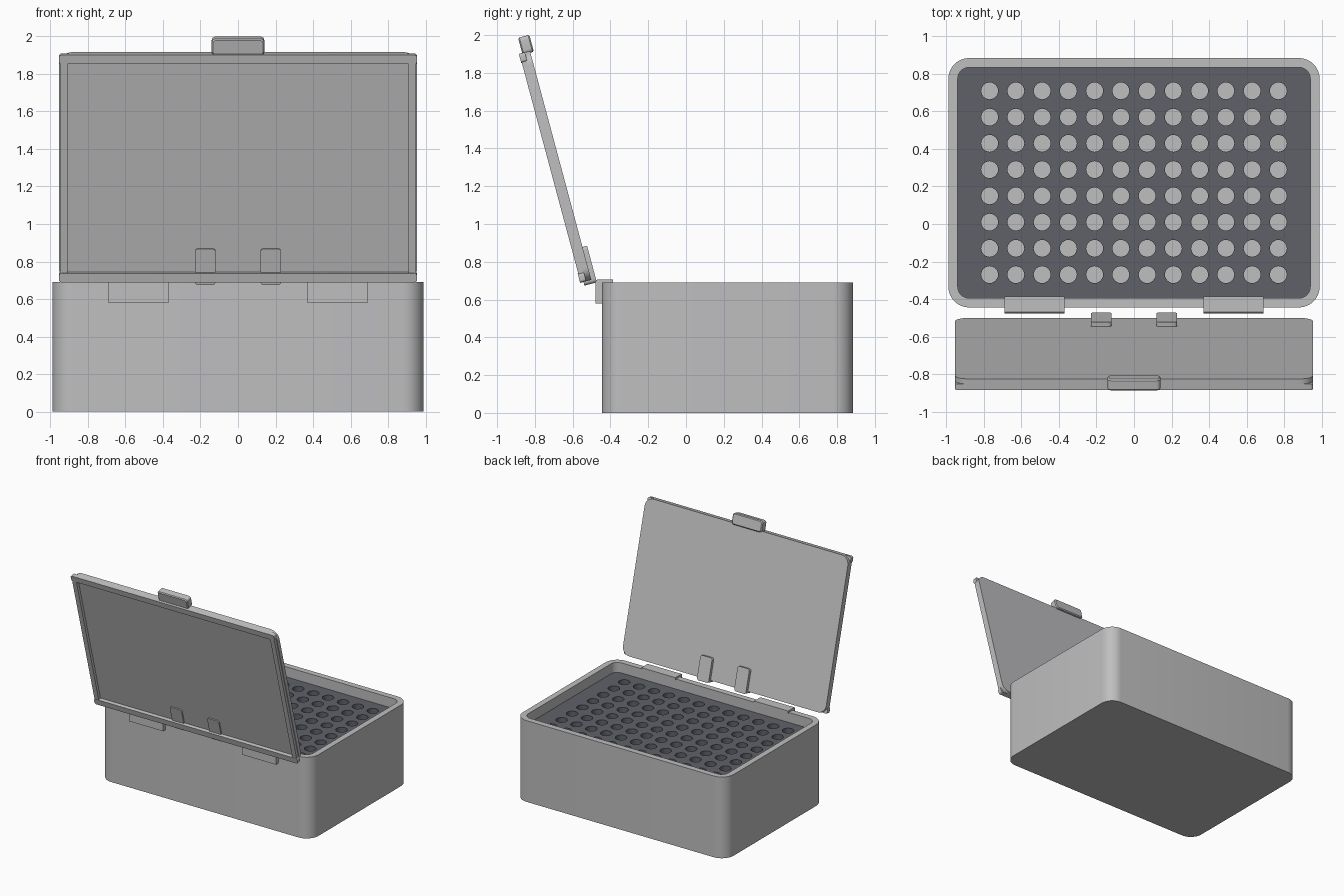
import bpy, bmesh
from math import sin, cos, pi, radians
from mathutils import Matrix

cube = bpy.data.objects.get("Cube")
if cube:
    bpy.data.objects.remove(cube, do_unlink=True)


def material(name, rgb):
    m = bpy.data.materials.new(name)
    m.use_nodes = True
    m.diffuse_color = (*rgb, 1)
    m.node_tree.nodes["Principled BSDF"].inputs["Base Color"].default_value = (*rgb, 1)
    return m


GREY = material("light_grey", (0.52, 0.52, 0.53))
DARK = material("dark_slate", (0.115, 0.12, 0.14))
TILT = Matrix.Rotation(radians(105), 4, 'X')   # lid frame: x, up the lid, inwards


def rounded_rect(x0, x1, y0, y1, r, steps=8):
    """Counter-clockwise outline with rounded corners."""
    corners = [(x1 - r, y1 - r), (x0 + r, y1 - r), (x0 + r, y0 + r), (x1 - r, y0 + r)]
    pts = []
    for q, (cx, cy) in enumerate(corners):
        for i in range(steps + 1):
            a = (q + i / steps) * pi / 2
            pts.append((cx + r * cos(a), cy + r * sin(a)))
    return pts


def finish(obj, mat):
    obj.data.materials.clear()
    obj.data.materials.append(mat)
    bpy.ops.object.select_all(action='DESELECT')
    obj.select_set(True)
    bpy.context.view_layer.objects.active = obj
    bpy.ops.object.shade_smooth_by_angle(angle=radians(30))
    return obj


def loft(name, rings, mat=GREY, matrix=None):
    """Skin matching rings of points and cap both ends."""
    bm = bmesh.new()
    loops = [[bm.verts.new(p) for p in ring] for ring in rings]
    for a, b in zip(loops, loops[1:]):
        for i in range(len(a)):
            j = (i + 1) % len(a)
            bm.faces.new((a[i], a[j], b[j], b[i]))
    bm.faces.new(loops[0][::-1])
    bm.faces.new(loops[-1])
    bmesh.ops.recalc_face_normals(bm, faces=bm.faces)
    if matrix:
        bm.transform(matrix)
    mesh = bpy.data.meshes.new(name)
    bm.to_mesh(mesh)
    bm.free()
    obj = bpy.data.objects.new(name, mesh)
    bpy.context.collection.objects.link(obj)
    return finish(obj, mat)


def lift(outline, z):
    return [(x, y, z) for x, y in outline]


def lid_part(name, x0, x1, u0, u1, w0, w1, r):
    """Rounded slab in the tilted lid frame."""
    o = rounded_rect(x0, x1, u0, u1, r)
    return loft(name, [lift(o, w0), lift(o, w1)], matrix=TILT)


# Open box with rim, inner walls and floor
outer = rounded_rect(-0.99, 0.99, -0.445, 0.885, 0.11)
inner = rounded_rect(-0.94, 0.94, -0.395, 0.835, 0.06)
loft("box", [lift(outer, 0), lift(outer, 0.69), lift(inner, 0.69), lift(inner, 0.05)])

# Perforated insert: filled outline with a grid of round holes
TOP, BOTTOM = 0.605, 0.04
outlines = [rounded_rect(-0.945, 0.945, -0.4, 0.84, 0.06)]
for col in range(12):
    for row in range(8):
        cx, cy = (col - 5.5) * 0.14, -0.27 + row * 0.14
        outlines.append([(cx + 0.045 * cos(i * pi / 12), cy + 0.045 * sin(i * pi / 12))
                         for i in range(24)])
curve = bpy.data.curves.new("insert_outline", 'CURVE')
curve.dimensions = '2D'
curve.fill_mode = 'BOTH'
curve.extrude = (TOP - BOTTOM) / 2
for outline in outlines:
    s = curve.splines.new('POLY')
    s.points.add(len(outline) - 1)
    for p, (x, y) in zip(s.points, outline):
        p.co = (x, y, 0, 1)
    s.use_cyclic_u = True
temp = bpy.data.objects.new("insert_outline", curve)
bpy.context.collection.objects.link(temp)
mesh = bpy.data.meshes.new_from_object(
    temp.evaluated_get(bpy.context.evaluated_depsgraph_get()))
bpy.data.objects.remove(temp, do_unlink=True)
bm = bmesh.new()
bm.from_mesh(mesh)
bmesh.ops.remove_doubles(bm, verts=bm.verts, dist=0.0005)
bmesh.ops.recalc_face_normals(bm, faces=bm.faces)
bm.transform(Matrix.Translation((0, 0, (TOP + BOTTOM) / 2)))
bm.to_mesh(mesh)
bm.free()
insert = bpy.data.objects.new("perforated_insert", mesh)
bpy.context.collection.objects.link(insert)
finish(insert, DARK)

# Lid panel with its raised frame on the inside
LOW, HIGH = 0.81, 2.065
lid_part("lid_panel", -0.955, 0.955, LOW, HIGH, 0.302, 0.335, 0.07)
lid_part("lid_top_bar", -0.955, 0.955, HIGH - 0.05, HIGH, 0.33, 0.363, 0.015)
lid_part("lid_bottom_bar", -0.955, 0.955, LOW, LOW + 0.05, 0.33, 0.363, 0.015)

# Parts that repeat on both sides
hinge_profile = [(-0.478, 0.58), (-0.44, 0.58), (-0.44, 0.685), (-0.387, 0.685),
                 (-0.387, 0.705), (-0.47, 0.705), (-0.478, 0.697)]
for side, sign in (("left", 1), ("right", -1)):
    def span(a, b):
        return sorted((a * sign, b * sign))

    lid_part(side + "_lid_rail", *span(0.91, 0.95), LOW + 0.045, HIGH - 0.045,
             0.33, 0.36, 0.005)
    lid_part(side + "_lid_tab", *span(0.12, 0.23), 0.79, 0.99, 0.277, 0.345, 0.018)
    loft(side + "_hinge", [[(x, y, z) for y, z in hinge_profile]
                           for x in span(0.37, 0.69)])

# Clasp on the free edge of the lid
clasp = rounded_rect(-0.14, 0.14, 2.055, 2.148, 0.02)
slim = rounded_rect(-0.133, 0.133, 2.062, 2.141, 0.016)
loft("clasp", [lift(slim, 0.283), lift(clasp, 0.29), lift(clasp, 0.338), lift(slim, 0.345)],
     matrix=TILT)
